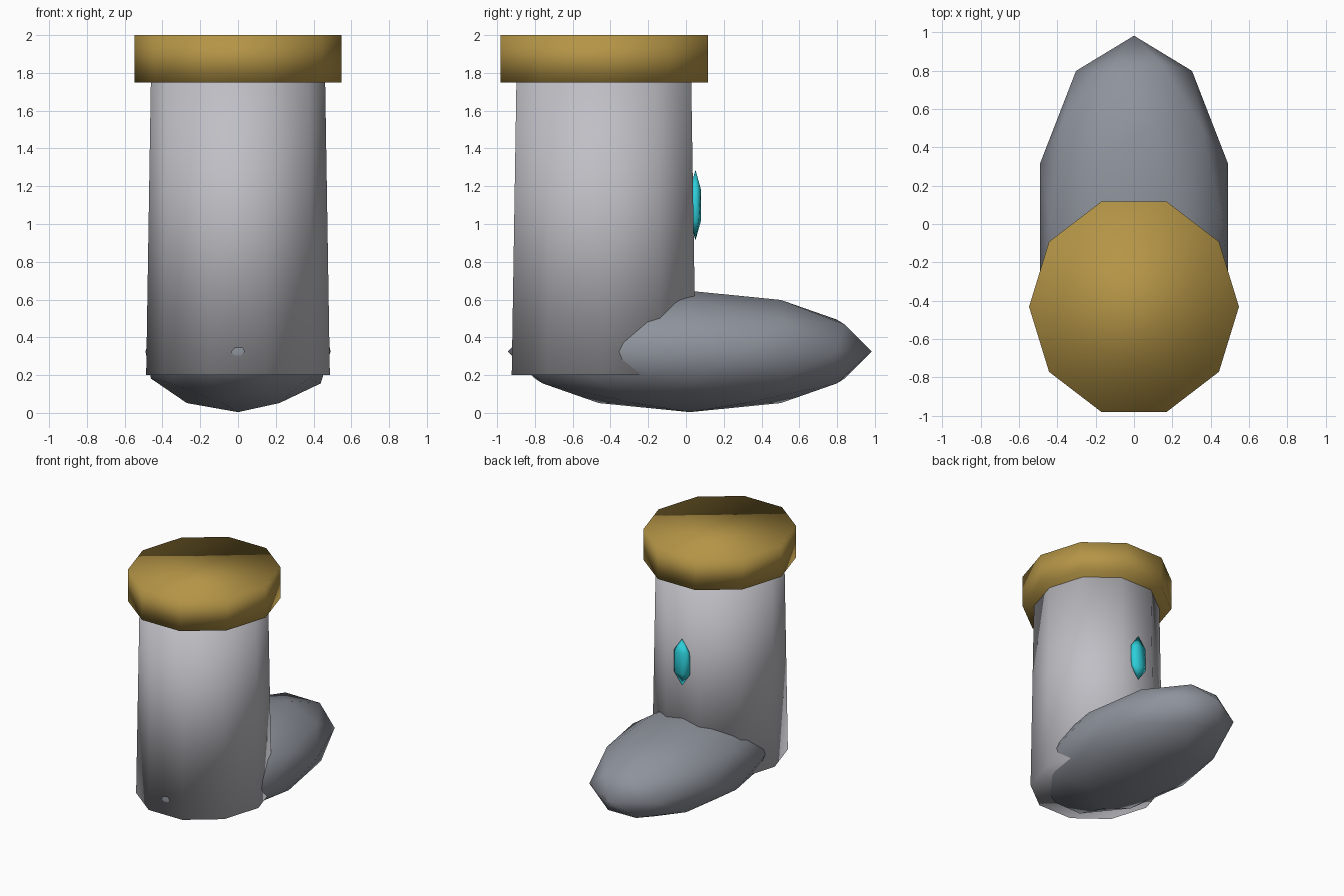
import bpy, bmesh, math
from mathutils import Matrix

if "Cube" in bpy.data.objects:
    bpy.data.objects.remove(bpy.data.objects["Cube"])


def material(name, rgb):
    m = bpy.data.materials.new(name)
    m.diffuse_color = (*rgb, 1)
    m.use_nodes = True
    m.node_tree.nodes["Principled BSDF"].inputs["Base Color"].default_value = m.diffuse_color
    return m


GOLD = material("gold", (0.46, 0.30, 0.062))
SILVER = material("silver", (0.52, 0.52, 0.56))
STEEL = material("steel grey", (0.27, 0.29, 0.33))
CYAN = material("cyan gem", (0.026, 0.62, 0.70))


def finish(bm, name, mat):
    for f in bm.faces:
        f.smooth = True
    me = bpy.data.meshes.new(name)
    bm.to_mesh(me)
    bm.free()
    me.materials.append(mat)
    ob = bpy.data.objects.new(name, me)
    bpy.context.collection.objects.link(ob)
    return ob


def tube(name, mat, z0, z1, r0, r1, y):
    """Ten-sided oval column, corners on the x axis, slightly deeper than wide."""
    bm = bmesh.new()
    mtx = (Matrix.Translation((0, y, (z0 + z1) / 2))
           @ Matrix.Diagonal((0.948, 1, 1, 1))
           @ Matrix.Rotation(math.pi / 2, 4, 'Z'))
    bmesh.ops.create_cone(bm, cap_ends=True, segments=10, radius1=r0,
                          radius2=r1, depth=z1 - z0, matrix=mtx)
    return finish(bm, name, mat)


def ball(name, mat, centre, radii, level):
    """Faceted ball stretched to the given radii."""
    bm = bmesh.new()
    mtx = Matrix.Translation(centre) @ Matrix.Diagonal((*radii, 1))
    bmesh.ops.create_icosphere(bm, subdivisions=level, radius=1, matrix=mtx)
    return finish(bm, name, mat)


# Leg of the boot and the cuff around its top
tube("shaft", SILVER, 0.2, 1.80, 0.513, 0.486, -0.435)
tube("cuff", GOLD, 1.75, 2.0, 0.578, 0.578, -0.432)

# Foot and the gem on the shin
ball("foot", STEEL, (0, 0.02, 0.325), (0.515, 0.963, 0.321), 2)
ball("shin_gem", CYAN, (0, 0.05, 1.1), (0.08, 0.034, 0.187), 1)
